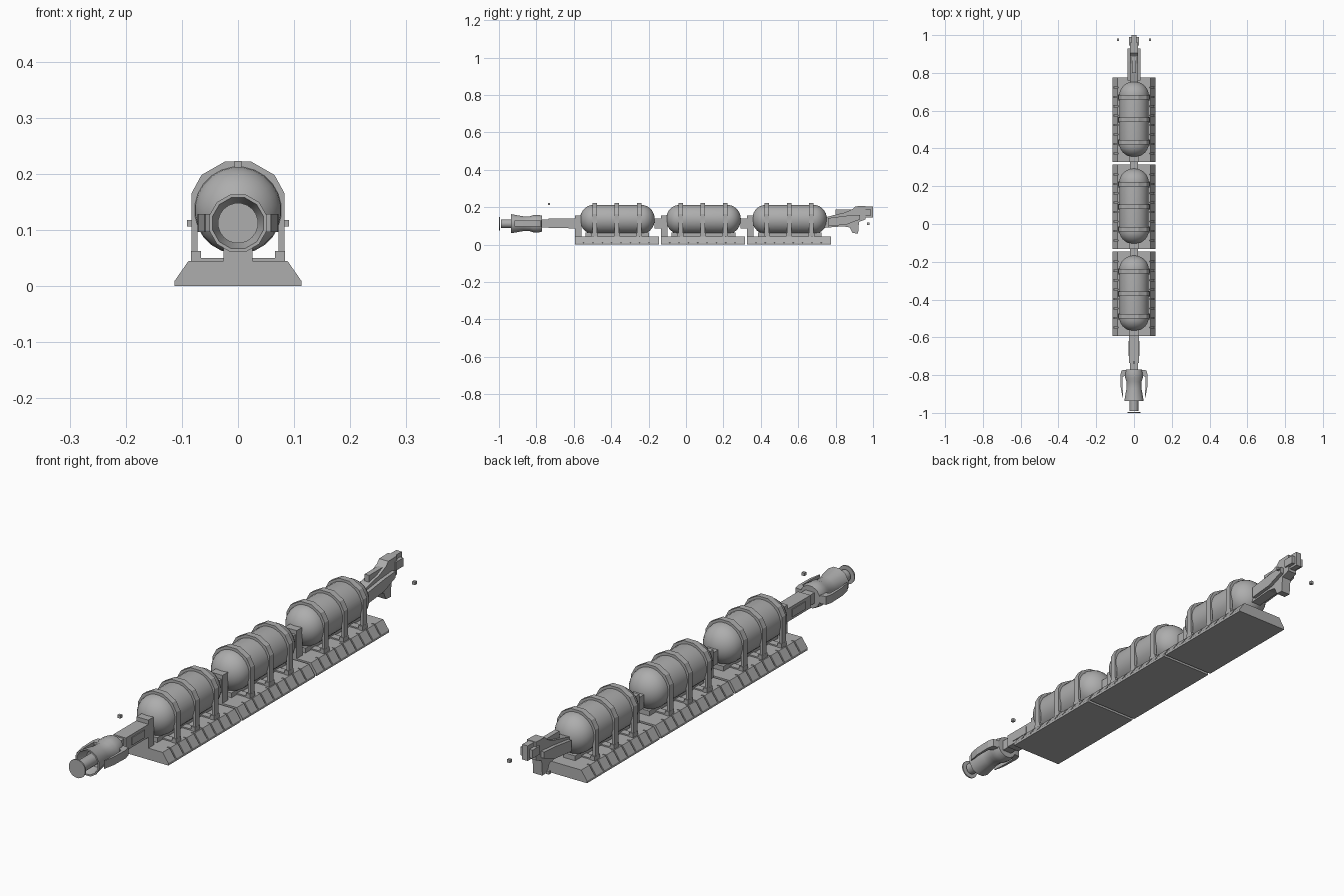
import bpy, bmesh, math

if "Cube" in bpy.data.objects:
    bpy.data.objects.remove(bpy.data.objects["Cube"])

gray = bpy.data.materials.new("plain grey")
gray.diffuse_color = (0.42, 0.42, 0.42, 1)
gray.use_nodes = True
gray.node_tree.nodes["Principled BSDF"].inputs["Base Color"].default_value = gray.diffuse_color


def finish(name, bm, smooth=None):
    bmesh.ops.remove_doubles(bm, verts=bm.verts, dist=1e-5)
    bmesh.ops.recalc_face_normals(bm, faces=bm.faces)
    me = bpy.data.meshes.new(name)
    bm.to_mesh(me)
    bm.free()
    me.materials.append(gray)
    ob = bpy.data.objects.new(name, me)
    bpy.context.collection.objects.link(ob)
    if smooth:
        bpy.ops.object.select_all(action='DESELECT')
        ob.select_set(True)
        bpy.context.view_layer.objects.active = ob
        bpy.ops.object.shade_smooth_by_angle(angle=math.radians(smooth))
    return ob


def add_prism(bm, pts, axis, a, b):
    """Extrude a 2D outline along an axis from a to b."""
    def place(p, t):
        return {'x': (t, p[0], p[1]), 'y': (p[0], t, p[1]), 'z': (p[0], p[1], t)}[axis]
    lo = [bm.verts.new(place(p, a)) for p in pts]
    hi = [bm.verts.new(place(p, b)) for p in pts]
    bm.faces.new(lo)
    bm.faces.new(hi[::-1])
    n = len(pts)
    for i in range(n):
        bm.faces.new((lo[i], lo[(i + 1) % n], hi[(i + 1) % n], hi[i]))


def prism(name, pts, axis, a, b):
    bm = bmesh.new()
    add_prism(bm, pts, axis, a, b)
    return finish(name, bm)


def box(name, x0, x1, y0, y1, z0, z1):
    return prism(name, [(x0, z0), (x1, z0), (x1, z1), (x0, z1)], 'y', y0, y1)


def lathe(name, profile, zc, sides, smooth=35):
    """Turn (y, radius) points around a lengthwise axis at height zc."""
    bm = bmesh.new()
    rings = []
    for y, r in profile:
        rings.append([bm.verts.new((r * math.cos(2 * math.pi * (i + .5) / sides), y,
                                    zc + r * math.sin(2 * math.pi * (i + .5) / sides)))
                      for i in range(sides)])
    for p, q in zip(rings, rings[1:]):
        for i in range(sides):
            j = (i + 1) % sides
            bm.faces.new((p[i], p[j], q[j], q[i]))
    return finish(name, bm, smooth)


def mirror_x(pts):
    return [(-x, y) for x, y in pts]


R, ZC = 0.078, 0.135
arch_out = [(0.083, 0.045), (0.083, 0.165), (0.065, 0.198), (0.023, 0.222)]
arch_in = [(0.072, 0.045), (0.072, 0.160), (0.056, 0.187), (0.020, 0.208)]
arch = arch_out + mirror_x(arch_out)[::-1] + mirror_x(arch_in) + arch_in[::-1]

for k in range(3):
    y0 = -0.594 + 0.4605 * k
    y1 = y0 + 0.449
    # sled: flat sole, tapered core and raised side tiles
    prism("sled_core", [(-0.113, 0), (0.113, 0), (0.113, 0.009), (0.106, 0.011), (0.083, 0.043),
                        (-0.083, 0.043), (-0.106, 0.011), (-0.113, 0.009)], 'y', y0, y1)
    n = 9
    step = (y1 - y0) / n
    tile = [(0.075, 0.02), (0.113, 0.009), (0.088, 0.045), (0.075, 0.045)]
    bm = bmesh.new()
    for i in range(n):
        a, b = y0 + i * step, y0 + (i + 1) * step - (0.006 if i < n - 1 else 0)
        add_prism(bm, tile, 'y', a, b)
        add_prism(bm, mirror_x(tile), 'y', a, b)
    finish("sled_side_tiles", bm)
    box("sled_top_plate", -0.076, 0.076, y0, y1, 0.04, 0.045)

    # tank with domed ends
    ta, tb, dome = y0 + 0.027, y0 + 0.427, 0.07
    steps = 7
    cap = [(dome * (1 - math.cos(i * math.pi / 2 / steps)), R * math.sin(i * math.pi / 2 / steps))
           for i in range(steps + 1)]
    lathe("tank", [(ta + d, r) for d, r in cap] + [(tb - d, r) for d, r in cap[::-1]], ZC, 24, 40)
    box("tank_pedestal", -0.025, 0.025, ta + 0.03, tb - 0.03, 0.044, 0.064)

    # straps with legs and cross bars
    for off in (0.105, 0.224, 0.343):
        yc = y0 + off
        prism("tank_strap", arch, 'y', yc - 0.012, yc + 0.012)
        box("strap_cross_bar", -0.083, 0.083, yc - 0.014, yc + 0.014, 0.044, 0.050)
        for s in (-1, 1):
            xs = sorted((s * 0.066, s * 0.0835))
            box("strap_foot", xs[0], xs[1], yc - 0.016, yc + 0.016, 0.044, 0.062)

    # post at the front end and short coupling bar
    box("coupling_post", -0.026, 0.026, y0, y0 + 0.035, 0.044, 0.155)
    box("coupling_bar", -0.022, 0.022, y0 - 0.035, y0 + 0.01, 0.086, 0.139)

# front beam
box("front_beam", -0.027, 0.027, -0.735, -0.59, 0.088, 0.139)
for s in (-1, 1):
    xs = sorted((s * 0.026, s * 0.030))
    box("front_beam_side_plate", xs[0], xs[1], -0.70, -0.62, 0.098, 0.128)
box("front_beam_neck", -0.02, 0.02, -0.80, -0.73, 0.092, 0.134)

# front nozzle: flared shell, core tube and end disk
NZ = 0.112
lathe("nozzle_shell", [(-0.77, 0), (-0.77, 0.044), (-0.79, 0.049), (-0.815, 0.048), (-0.835, 0.041),
                       (-0.87, 0.041), (-0.936, 0.053), (-0.936, 0.047), (-0.89, 0.034), (-0.87, 0)],
      NZ, 12, 30)
lathe("nozzle_core", [(-0.87, 0), (-0.87, 0.023), (-0.99, 0.023), (-0.99, 0)], NZ, 16)
lathe("nozzle_disk", [(-0.995, 0), (-0.995, 0.036), (-1.0, 0.036), (-1.0, 0)], NZ, 20)
fin = [(0.042, -0.772), (0.066, -0.775), (0.072, -0.80), (0.070, -0.87), (0.060, -0.918),
       (0.057, -0.915), (0.061, -0.86), (0.060, -0.81), (0.042, -0.80)]
for side in (fin, mirror_x(fin)):
    prism("nozzle_fin", side, 'z', 0.096, 0.128)

# rear arm: angled body with hook
prism("rear_arm_body", [(0.74, 0.145), (0.79, 0.158), (0.85, 0.172), (0.89, 0.19), (0.905, 0.205),
                        (0.96, 0.207), (0.96, 0.135), (0.925, 0.122), (0.92, 0.06), (0.89, 0.062),
                        (0.876, 0.092), (0.84, 0.098), (0.74, 0.09)], 'x', -0.02, 0.02)
for s in (-1, 1):
    xs = sorted((s * 0.019, s * 0.034))
    prism("rear_arm_side", [(0.76, 0.142), (0.86, 0.155), (0.93, 0.16), (0.93, 0.135), (0.86, 0.108),
                            (0.76, 0.098)], 'x', xs[0], xs[1])
    xs = sorted((s * 0.009, s * 0.026))
    box("rear_head_lug", xs[0], xs[1], 0.945, 0.99, 0.155, 0.188)
box("rear_head", -0.012, 0.012, 0.95, 1.0, 0.146, 0.205)
box("rear_arm_ridge", -0.010, 0.010, 0.80, 0.90, 0.155, 0.187)

# loose marker cubes
for x, y, z in ((0, -0.733, 0.217), (-0.085, 0.975, 0.112), (0.085, 0.975, 0.112)):
    box("marker_cube", x - 0.006, x + 0.006, y - 0.006, y + 0.006, z - 0.006, z + 0.006)
